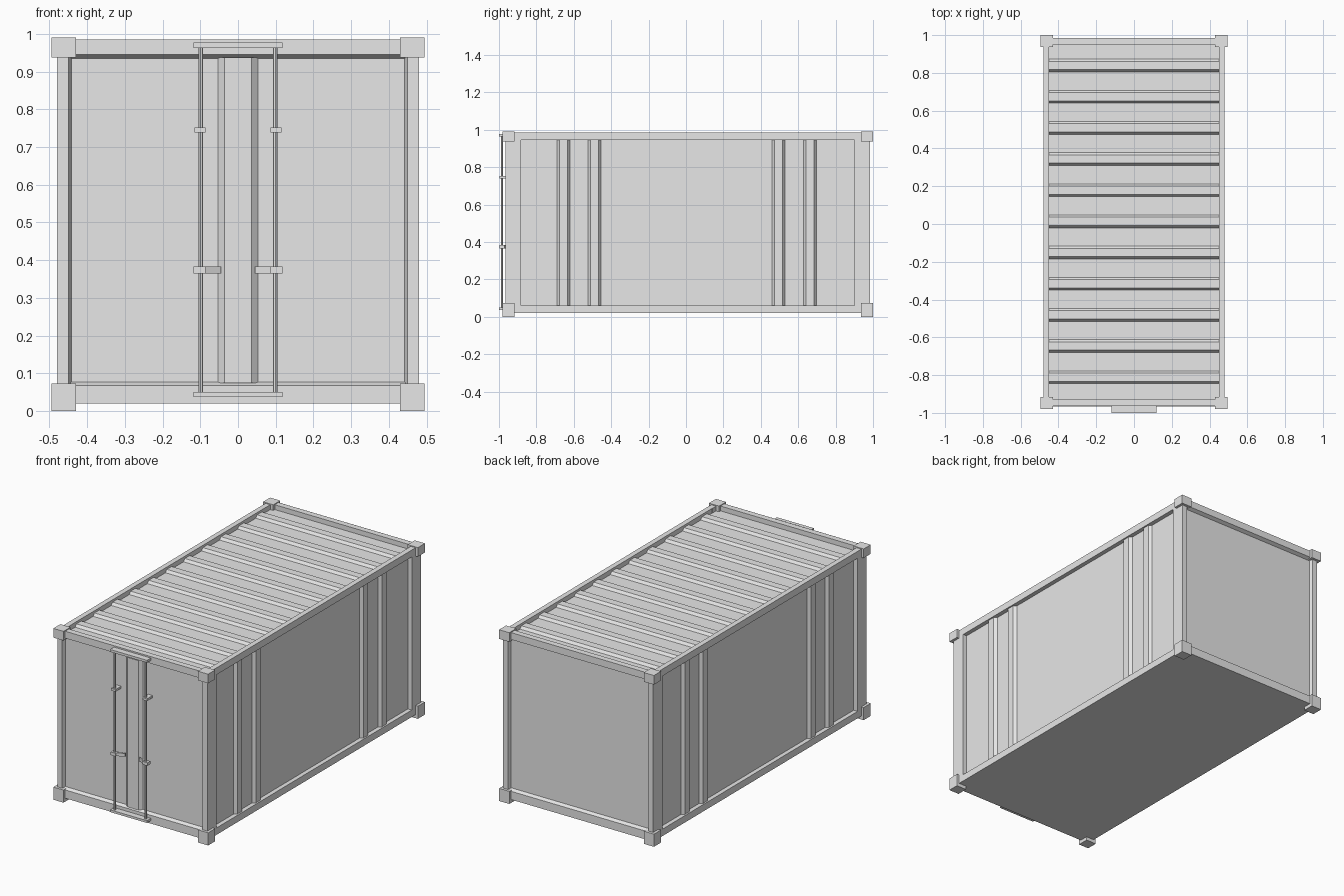
import bpy, bmesh

if "Cube" in bpy.data.objects:
    bpy.data.objects.remove(bpy.data.objects["Cube"], do_unlink=True)

grey = bpy.data.materials.new("container grey")
grey.use_nodes = True
grey.diffuse_color = (0.8, 0.8, 0.8, 1)
grey.node_tree.nodes["Principled BSDF"].inputs["Base Color"].default_value = (0.8, 0.8, 0.8, 1)

MID = 0.01                      # centre of the body along y
HALF_X, HALF_Y = 0.48, 0.975    # frame half sizes
LOW, HIGH = 0.02, 0.985         # frame bottom and top


def finish(name, bm):
    bmesh.ops.recalc_face_normals(bm, faces=bm.faces)
    mesh = bpy.data.meshes.new(name)
    bm.to_mesh(mesh)
    bm.free()
    mesh.materials.append(grey)
    obj = bpy.data.objects.new(name, mesh)
    bpy.context.collection.objects.link(obj)
    return obj


def box(name, x, y, z):
    bm = bmesh.new()
    bmesh.ops.create_cube(bm, size=1)
    for v in bm.verts:
        for i, (a, b) in enumerate((x, y, z)):
            v.co[i] = a if v.co[i] < 0 else b
    return finish(name, bm)


def prism(name, points, place, lo, hi):
    """Extrude a 2D outline from lo to hi; place maps (u, v, t) to xyz."""
    bm = bmesh.new()
    a, b = [[bm.verts.new(place(u, v, t)) for u, v in points] for t in (lo, hi)]
    bm.faces.new(a)
    bm.faces.new(b)
    n = len(points)
    for i in range(n):
        j = (i + 1) % n
        bm.faces.new((a[i], a[j], b[j], b[i]))
    return finish(name, bm)


def ridged(lo, hi, back, base, top, starts, width, slope):
    """Closed outline of a panel with trapezoid ridges."""
    pts = [(lo, back), (lo, base)]
    for s in starts:
        pts += [(s, base), (s + slope, top), (s + width - slope, top), (s + width, base)]
    return pts + [(hi, base), (hi, back)]


# Roof with cross ridges, and floor
prism("roof", ridged(-0.94, 0.96, 0.93, 0.957, 0.972,
                     [-0.845 + 0.165 * i for i in range(11)], 0.068, 0.012),
      lambda u, v, t: (t, u, v), -0.455, 0.455)
box("floor", (-0.46, 0.46), (-0.94, 0.96), (LOW, 0.05))

for s, side in ((1, "left"), (-1, "right")):
    span = lambda a, b: sorted((s * a, s * b))
    # Side wall with four upright ridges
    prism(side + "_wall", ridged(-0.92, 0.94, 0.43, 0.455, 0.471,
                                 (-0.689, -0.523, 0.461, 0.629), 0.068, 0.013),
          lambda u, v, t: (s * v, u, t), 0.05, 0.955)
    # Long rails
    box(side + "_top_rail", span(0.45, HALF_X), (-0.94, 0.96), (0.945, HIGH))
    box(side + "_bottom_rail", span(0.45, HALF_X), (-0.94, 0.96), (LOW, 0.06))

for e, end in ((-1, "front"), (1, "back")):
    outer = MID + e * HALF_Y
    panel = outer - e * 0.02
    # End frame: ring of flat faces sloping in to the recessed panel
    bm = bmesh.new()
    loops = []
    for x, z0, z1, y in ((HALF_X, LOW, HIGH, outer), (0.449, 0.068, 0.945, outer),
                         (0.442, 0.077, 0.935, panel)):
        loops.append([bm.verts.new((px, y, pz)) for px, pz in
                      ((-x, z0), (x, z0), (x, z1), (-x, z1))])
    for a, b in zip(loops, loops[1:]):
        for i in range(4):
            j = (i + 1) % 4
            bm.faces.new((a[i], a[j], b[j], b[i]))
    bm.faces.new(loops[-1])
    finish(end + "_end_panel", bm)
    # Header and sill behind the frame face
    deep = sorted((outer - e * 0.0005, outer - e * 0.035))
    box(end + "_header", (-0.46, 0.46), deep, (0.945, HIGH))
    box(end + "_sill", (-0.46, 0.46), deep, (LOW, 0.068))
    for s, side in ((1, "left"), (-1, "right")):
        # Corner posts and castings
        box(f"{end}_{side}_post", sorted((s * 0.449, s * HALF_X)),
            sorted((outer, outer - e * 0.083)), (LOW, HIGH))
        for level, z in (("bottom", (0, 0.073)), ("top", (0.937, 0.99))):
            box(f"{end}_{side}_{level}_casting", sorted((s * 0.43, s * 0.495)),
                sorted((MID + e * 0.99, MID + e * 0.926)), z)

# Raised cover strip over the door seam, split at the middle
for s, side in ((1, "left"), (-1, "right")):
    prism(side + "_seam_cover",
          [(0, -0.94), (0, -0.96), (0.036, -0.96), (0.053, -0.945), (0.053, -0.94)],
          lambda u, v, t: (s * u, v, t), 0.074, 0.938)

# Lock gear: keeper plates, bars, brackets and handles
for level, z in (("top", (0.963, 0.977)), ("bottom", (0.037, 0.05))):
    box(level + "_lock_keeper", (-0.118, 0.118), (-1, -0.96), z)
for s, side in ((1, "left"), (-1, "right")):
    bm = bmesh.new()
    bmesh.ops.create_cone(bm, cap_ends=True, segments=8, radius1=0.006, radius2=0.006, depth=0.92)
    bmesh.ops.translate(bm, verts=bm.verts, vec=(s * 0.099, -0.984, 0.505))
    finish(side + "_lock_bar", bm)
    box(side + "_bar_guide", sorted((s * 0.086, s * 0.115)), (-0.996, -0.94), (0.739, 0.752))
    box(side + "_handle_hub", sorted((s * 0.086, s * 0.118)), (-0.996, -0.97), (0.365, 0.383))
    prism(side + "_handle",
          [(0.09, -0.992), (0.045, -0.968), (0.045, -0.96), (0.09, -0.984)],
          lambda u, v, t: (s * u, v, t), 0.365, 0.383)
